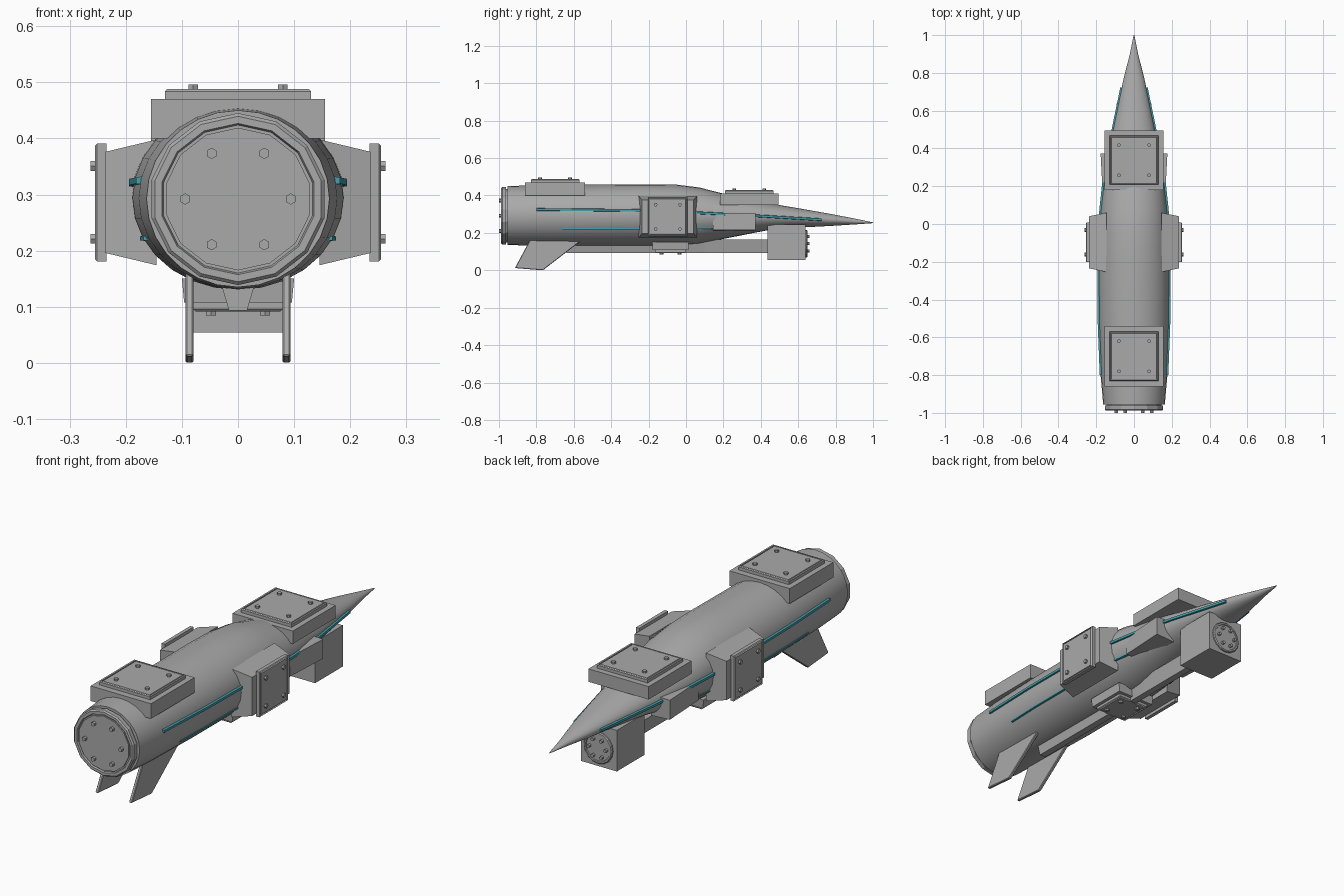
import bpy, bmesh, math
from mathutils import Matrix, Vector

cube = bpy.data.objects.get("Cube")
if cube:
    bpy.data.objects.remove(cube)


def material(name, rgb):
    m = bpy.data.materials.new(name)
    m.use_nodes = True
    m.diffuse_color = (*rgb, 1)
    m.node_tree.nodes["Principled BSDF"].inputs["Base Color"].default_value = (*rgb, 1)
    return m


GREY = material("hull grey", (0.4, 0.4, 0.4))
TEAL = material("teal", (0.06, 0.36, 0.42))


def finish(bm, name, mat=GREY, matrix=None, smooth=None):
    bmesh.ops.recalc_face_normals(bm, faces=bm.faces)
    if matrix:
        bm.transform(matrix)
    me = bpy.data.meshes.new(name)
    bm.to_mesh(me)
    bm.free()
    me.materials.append(mat)
    ob = bpy.data.objects.new(name, me)
    bpy.context.collection.objects.link(ob)
    if smooth:
        bpy.ops.object.select_all(action='DESELECT')
        ob.select_set(True)
        bpy.context.view_layer.objects.active = ob
        bpy.ops.object.shade_smooth_by_angle(angle=math.radians(smooth))
    return ob


def loft(bm, rings):
    """Skin a list of equal point rings and cap both ends."""
    loops = [[bm.verts.new(p) for p in ring] for ring in rings]
    n = len(loops[0])
    for a, b in zip(loops, loops[1:]):
        for i in range(n):
            bm.faces.new((a[i], a[(i + 1) % n], b[(i + 1) % n], b[i]))
    bm.faces.new(loops[0])
    return bm.faces.new(loops[-1])


def rect(hx, hy, z):
    return [(-hx, -hy, z), (hx, -hy, z), (hx, hy, z), (-hx, hy, z)]


def ellipse(y, rx, low, high, sides):
    c, r = (low + high) / 2, (high - low) / 2
    angles = [math.tau * i / sides for i in range(sides)]
    return [(rx * math.sin(a), y, c + r * math.cos(a)) for a in angles]


def bolts(bm, spots, z, radius=0.01, height=0.008):
    for x, y in spots:
        bmesh.ops.create_cone(bm, cap_ends=True, segments=6, radius1=radius, radius2=radius,
                              depth=height * 2, matrix=Matrix.Translation((x, y, z)))


# Fuselage: station, half width, underside, top
STATIONS = [(-0.955, 0.163, 0.135, 0.45), (-0.8, 0.177, 0.132, 0.455), (-0.5, 0.188, 0.13, 0.458),
            (-0.2, 0.189, 0.13, 0.46), (-0.05, 0.184, 0.132, 0.458), (0.07, 0.177, 0.142, 0.443),
            (0.2, 0.163, 0.168, 0.41), (0.43, 0.125, 0.213, 0.36), (0.6, 0.09, 0.228, 0.332),
            (0.77, 0.055, 0.237, 0.302), (0.9, 0.022, 0.245, 0.277), (1.0, 0.002, 0.252, 0.256)]
bm = bmesh.new()
loft(bm, [ellipse(*s, 28) for s in STATIONS])
finish(bm, "fuselage", smooth=40)


def hull_x(y, z):
    """Half width of the fuselage at a given station and height."""
    for a, b in zip(STATIONS, STATIONS[1:]):
        if a[0] <= y <= b[0]:
            t = (y - a[0]) / (b[0] - a[0])
            rx, low, high = (a[k] + t * (b[k] - a[k]) for k in (1, 2, 3))
            u = (z - (low + high) / 2) / ((high - low) / 2)
            return rx * math.sqrt(max(0, 1 - u * u))
    return 0


# End cap with stepped rim and a ring of bolts
bm = bmesh.new()
RIM = [(-0.94, 0.148), (-0.962, 0.148), (-0.962, 0.158), (-0.982, 0.158), (-0.988, 0.152),
       (-0.988, 0.139), (-0.98, 0.136), (-0.98, 0.131), (-0.986, 0.131)]
loft(bm, [ellipse(y, r, 0.292 - r * 0.97, 0.292 + r * 0.97, 14) for y, r in RIM])
finish(bm, "end_cap")


def bolt_ring(name, radius, size, matrix):
    bm = bmesh.new()
    angles = [math.tau * i / 6 for i in range(6)]
    bolts(bm, [(radius * math.cos(a), radius * math.sin(a)) for a in angles], 0, size, 0.014)
    finish(bm, name, matrix=matrix)


FRONTWARD = Matrix.Rotation(math.pi / 2, 4, 'X')
REARWARD = Matrix.Rotation(-math.pi / 2, 4, 'X')
bolt_ring("end_cap_bolts", 0.094, 0.01, Matrix.Translation((0, -0.986, 0.292)) @ FRONTWARD)


# Hatches: tapered base, bevelled plate with sunken panel, four bolts
def hatch(name, matrix, root, top, height, plate, bolt, depth=0.016):
    bm = bmesh.new()
    loft(bm, [rect(*root, 0), rect(*top, height)])
    finish(bm, name + "_base", matrix=matrix)
    bm = bmesh.new()
    b, z = 0.004, height + 0.002
    face = loft(bm, [rect(plate, plate, height - 0.003), rect(plate, plate, z + depth - b),
                     rect(plate - b, plate - b, z + depth)])
    for thickness, push in ((0.011, 0), (0.002, -0.006), (0.004, 0), (0.002, 0.005)):
        bmesh.ops.inset_region(bm, faces=[face], thickness=thickness, depth=push)
    finish(bm, name + "_plate", matrix=matrix)
    bm = bmesh.new()
    bolts(bm, [(sx * bolt, sy * bolt) for sx in (-1, 1) for sy in (-1, 1)], z + depth)
    finish(bm, name + "_bolts", matrix=matrix)


def place(x, y, z):
    return Matrix.Translation((x, y, z))


hatch("aft_top_hatch", place(0, -0.70, 0.40), (0.155, 0.16), (0.155, 0.16), 0.07, 0.13, 0.08)
hatch("fore_top_hatch", place(0, 0.338, 0.35), (0.155, 0.157), (0.155, 0.157), 0.06, 0.13, 0.08)
hatch("belly_hatch", place(0, -0.083, 0.15) @ Matrix.Rotation(math.pi, 4, 'X'),
      (0.1, 0.098), (0.096, 0.095), 0.042, 0.08, 0.048, 0.014)
for side, label in ((1, "left"), (-1, "right")):
    turn = Matrix.Rotation(side * math.pi / 2, 4, 'Y')
    hatch(label + "_hatch", place(side * 0.145, -0.097, 0.286) @ turn,
          (0.112, 0.157), (0.09, 0.138), 0.092, 0.105, 0.065)


def prism(name, outline, x0, x1):
    """Extrude a side outline of (y, z) points between two x positions."""
    bm = bmesh.new()
    loft(bm, [[(x, y, z) for y, z in outline] for x in (x0, x1)])
    return finish(bm, name)


for side, label in ((1, "left"), (-1, "right")):
    # Swept landing fins
    fin = prism(label + "_fin", [(-0.915, 0.012), (-0.83, 0.17), (-0.545, 0.17), (-0.765, 0.0)],
                side * 0.079, side * 0.094)
    bevel = fin.modifiers.new("edge", 'BEVEL')
    bevel.width, bevel.segments = 0.003, 1

    # Wedge pods on the flanks
    bm = bmesh.new()
    loft(bm, [[(side * x, y, z) for x, z in ((0.08, 0.21), (out, 0.215), (out, 0.305), (0.08, 0.31))]
              for y, out in ((0.145, 0.165), (0.372, 0.177))])
    finish(bm, label + "_pod")

    # Light strips that follow the hull
    for name, path, size in (
            ("upper", [(-0.8, 0.325), (-0.2, 0.32), (0.17, 0.302), (0.43, 0.288), (0.765, 0.268)], 0.008),
            ("lower", [(-0.66, 0.222), (-0.2, 0.222), (0.17, 0.226), (0.33, 0.238)], 0.005)):
        rings = []
        for (ya, za), (yb, zb) in zip(path, path[1:]):
            for k in range(8):
                y, z = ya + (yb - ya) * k / 8, za + (zb - za) * k / 8
                x = hull_x(y, z)
                rings.append([(side * (x + dx), y, z + dz) for dx, dz in
                              ((-size, -size), (size, -size * 0.7), (size, size * 0.7), (-size, size))])
        bm = bmesh.new()
        loft(bm, rings)
        finish(bm, label + "_" + name + "_strip", TEAL)

# Keel rail under the hull
bm = bmesh.new()
loft(bm, [[(-0.03, y, top), (0.03, y, top), (0.016, y, 0.093), (-0.016, y, 0.093)]
          for y, top in ((-0.64, 0.14), (0.1, 0.165), (0.45, 0.165))])
finish(bm, "keel")

# Thruster box with round bolted cover
bm = bmesh.new()
loft(bm, [rect(0.092, 0.102, 0.054), rect(0.092, 0.102, 0.245)])
finish(bm, "thruster_box", matrix=place(0, 0.537, 0))
bm = bmesh.new()
face = loft(bm, [ellipse(y, r, 0.142 - r, 0.142 + r, 16) for y, r in
                 ((0.63, 0.074), (0.645, 0.074), (0.649, 0.07), (0.649, 0.063), (0.645, 0.061))])
finish(bm, "thruster_cover")
bolt_ring("thruster_bolts", 0.044, 0.008, place(0, 0.645, 0.142) @ REARWARD)
